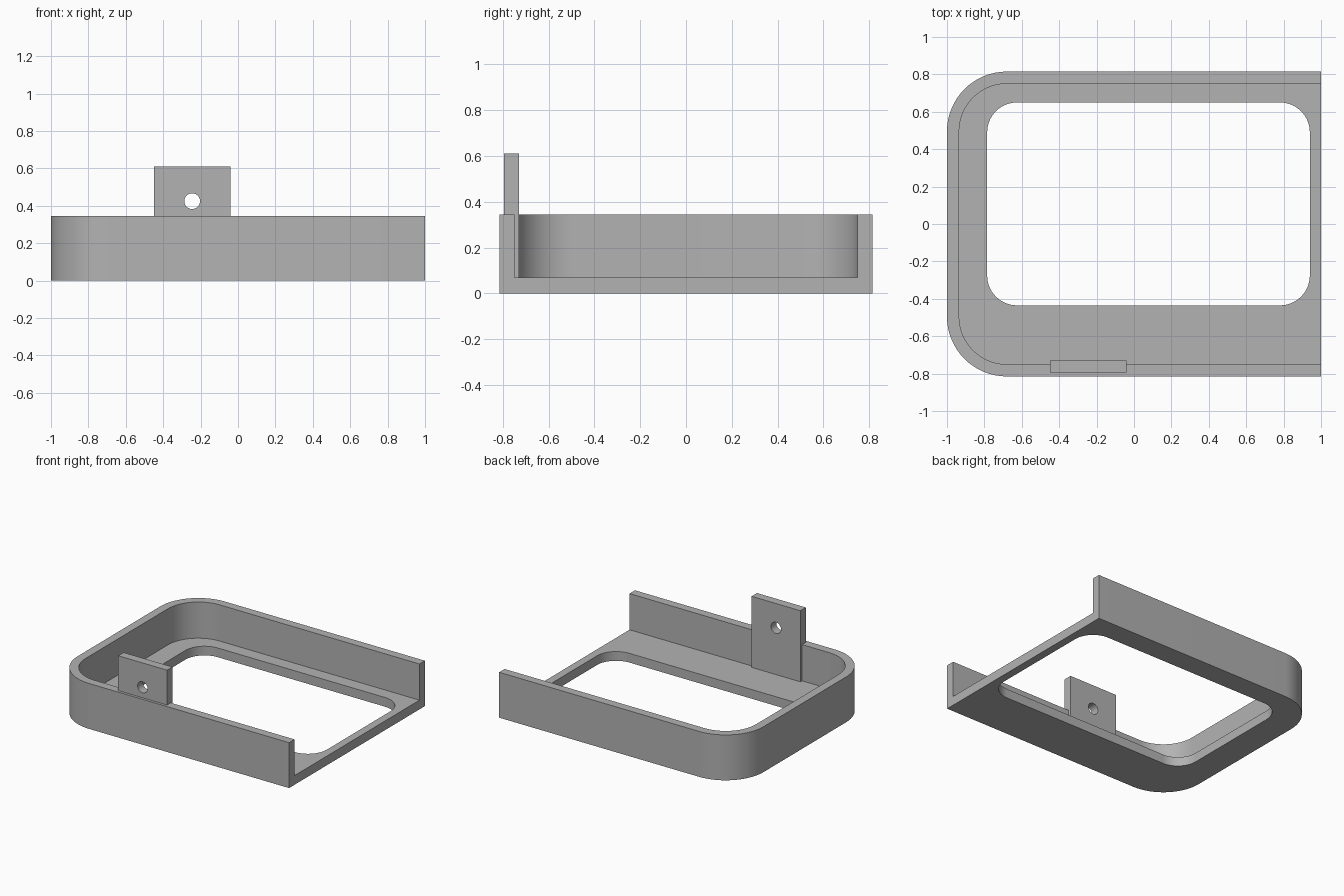
import bpy
import bmesh
from math import cos, sin, pi, radians
from mathutils import Matrix

if "Cube" in bpy.data.objects:
    bpy.data.objects.remove(bpy.data.objects["Cube"])

grey = bpy.data.materials.new("plain grey")
grey.use_nodes = True
colour = (0.45, 0.45, 0.45, 1)
grey.diffuse_color = colour
grey.node_tree.nodes["Principled BSDF"].inputs["Base Color"].default_value = colour

HALF_Y = 0.815    # half depth of the tray
WALL = 0.065      # wall thickness
FLOOR = 0.07      # floor thickness
RIM = 0.345       # wall height
CORNER = 0.32     # outer corner radius


def make_object(name, bm):
    bmesh.ops.recalc_face_normals(bm, faces=bm.faces)
    mesh = bpy.data.meshes.new(name)
    bm.to_mesh(mesh)
    bm.free()
    mesh.materials.append(grey)
    obj = bpy.data.objects.new(name, mesh)
    bpy.context.collection.objects.link(obj)
    return obj


def rounded_prism(name, x0, x1, y0, y1, z0, z1, left_r=0, right_r=0, steps=16):
    """Upright prism with separate corner radii at its -x and +x ends."""
    bm = bmesh.new()
    corners = [(x1, y1, -1, -1, right_r), (x0, y1, 1, -1, left_r),
               (x0, y0, 1, 1, left_r), (x1, y0, -1, 1, right_r)]
    ring = []
    for i, (x, y, sx, sy, r) in enumerate(corners):
        for k in range(steps + 1 if r else 1):
            a = (i + k / steps) * pi / 2
            px = x + sx * r + r * cos(a)
            py = y + sy * r + r * sin(a)
            ring.append(bm.verts.new((px, py, z0)))
    base = bm.faces.new(ring)
    top = bmesh.ops.extrude_face_region(bm, geom=[base])["geom"]
    bmesh.ops.translate(bm, vec=(0, 0, z1 - z0),
                        verts=[v for v in top if isinstance(v, bmesh.types.BMVert)])
    return make_object(name, bm)


def combine(target, other, operation):
    """Apply a boolean and discard the helper object."""
    mod = target.modifiers.new(operation.title(), 'BOOLEAN')
    mod.operation, mod.solver, mod.object = operation, 'EXACT', other
    bpy.context.view_layer.objects.active = target
    bpy.ops.object.modifier_apply(modifier=mod.name)
    bpy.data.objects.remove(other)


# Tray: rounded at the left end of the frame, open at the +x end
tray = rounded_prism("tray", -1, 1, -HALF_Y, HALF_Y, 0, RIM, left_r=CORNER)
inner_y = HALF_Y - WALL
combine(tray, rounded_prism("cavity", WALL - 1, 1.2, -inner_y, inner_y, FLOOR, 1,
                            left_r=CORNER - WALL), 'DIFFERENCE')
combine(tray, rounded_prism("floor_opening", -0.785, 0.94, -0.435, 0.65, -0.2, 0.2,
                            left_r=0.16, right_r=0.16), 'DIFFERENCE')

# Mounting tab: plate set into the front wall, drilled front to back
tab = rounded_prism("mounting_tab", -0.45, -0.04, -0.795, -0.73, FLOOR - 0.02, 0.61)
bm = bmesh.new()
bmesh.ops.create_cone(bm, cap_ends=True, segments=40, radius1=0.042, radius2=0.042,
                      depth=0.4, matrix=Matrix.Translation((-0.245, -0.76, 0.425))
                      @ Matrix.Rotation(pi / 2, 4, 'X'))
combine(tab, make_object("bolt_hole", bm), 'DIFFERENCE')
combine(tray, tab, 'UNION')
tray.name = "tray_with_mounting_tab"

# Smooth the rounded corners, keep the edges crisp
bpy.ops.object.select_all(action='DESELECT')
tray.select_set(True)
bpy.context.view_layer.objects.active = tray
bpy.ops.object.shade_smooth_by_angle(angle=radians(30))
